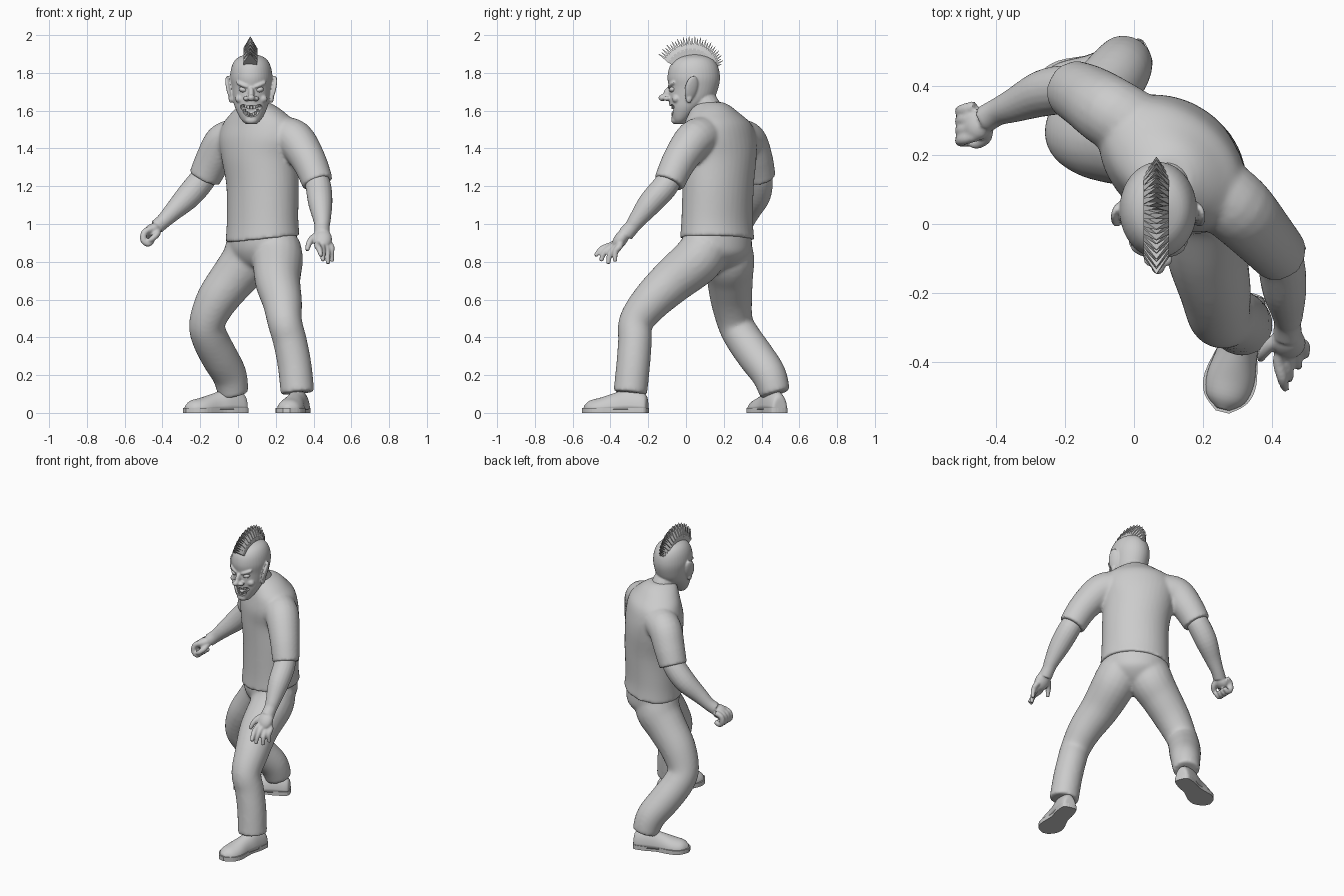
import bpy, bmesh
from math import sin, cos, pi, radians
from mathutils import Vector, Matrix, Euler


def interp(keys, n=5):
    """Catmull-Rom through tuples of any length."""
    out = []
    for i in range(len(keys) - 1):
        p0, p1 = keys[max(i - 1, 0)], keys[i]
        p2, p3 = keys[i + 1], keys[min(i + 2, len(keys) - 1)]
        for k in range(n):
            t = k / n
            out.append(tuple(0.5 * (2 * b + (c - a) * t + (2 * a - 5 * b + 4 * c - d) * t * t
                                    + (3 * b - a - 3 * c + d) * t ** 3)
                             for a, b, c, d in zip(p0, p1, p2, p3)))
    return out + [tuple(keys[-1])]


def loft(bm, rings):
    rows = [[bm.verts.new(p) for p in r] for r in rings]
    m = len(rows[0])
    for a, b in zip(rows, rows[1:]):
        for i in range(m):
            bm.faces.new((a[i], a[(i + 1) % m], b[(i + 1) % m], b[i]))
    bm.faces.new(rows[0][::-1])
    bm.faces.new(rows[-1])


def stack(bm, keys, m=40):
    """Horizontal ellipses: z, cx, cy, a, b, angle, tilt along x."""
    rings = []
    for z, cx, cy, a, b, ang, tilt in interp(keys):
        a, b, g = max(a, .004), max(b, .004), radians(ang)
        ring = []
        for i in range(m):
            t = 2 * pi * i / m
            u, v = a * cos(t), b * sin(t)
            x = u * cos(g) - v * sin(g)
            ring.append((cx + x, cy + u * sin(g) + v * cos(g), z + tilt * x))
        rings.append(ring)
    loft(bm, rings)


def tube(bm, keys, m=20, n=5):
    """Round limb through x, y, z, radius."""
    pts = interp(keys, n)
    c = [Vector(p[:3]) for p in pts]
    side, rings = None, []
    for i, p in enumerate(pts):
        tan = (c[min(i + 1, len(c) - 1)] - c[max(i - 1, 0)]).normalized()
        if side is None:
            side = tan.orthogonal()
        side = (side - tan * side.dot(tan)).normalized()
        up = tan.cross(side)
        rings.append([c[i] + p[3] * (side * cos(2 * pi * k / m) + up * sin(2 * pi * k / m))
                      for k in range(m)])
    loft(bm, rings)


def blob(bm, loc, scale, rot=(0, 0, 0)):
    mat = Matrix.LocRotScale(Vector(loc), Euler([radians(a) for a in rot]), Vector(scale))
    bmesh.ops.create_uvsphere(bm, u_segments=20, v_segments=12, radius=1, matrix=mat)


def finish(name, bm, voxel=0, smooth=0, flat=False):
    bmesh.ops.recalc_face_normals(bm, faces=bm.faces)
    me = bpy.data.meshes.new(name)
    bm.to_mesh(me)
    bm.free()
    for p in me.polygons:
        p.use_smooth = not flat
    ob = bpy.data.objects.new(name, me)
    bpy.context.collection.objects.link(ob)
    if voxel:
        r = ob.modifiers.new("blend", 'REMESH')
        r.mode, r.voxel_size, r.use_smooth_shade = 'VOXEL', voxel, True
        s = ob.modifiers.new("soften", 'SMOOTH')
        s.factor, s.iterations = 0.5, smooth
    return ob


# Shirt: twisted torso and two sleeves
bm = bmesh.new()
stack(bm, [(.92, .13, .165, .214, .178, -45, .1), (1.02, .13, .165, .207, .17, -45, .03),
           (1.2, .13, .17, .207, .172, -43, 0), (1.35, .115, .178, .22, .176, -40, 0),
           (1.45, .113, .174, .238, .17, -38, 0), (1.53, .115, .168, .215, .152, -37, 0),
           (1.585, .108, .15, .155, .125, -34, 0), (1.625, .1, .135, .1, .1, -28, 0),
           (1.645, .095, .125, .065, .07, -15, 0)])
tube(bm, [(.22, .11, 1.465, .105), (.3, .045, 1.445, .105), (.375, -.035, 1.335, .092), (.423, -.09, 1.217, .083)])
tube(bm, [(.02, .27, 1.45, .105), (-.07, .325, 1.435, .104), (-.13, .365, 1.34, .096), (-.178, .39, 1.242, .086)])
finish("shirt", bm, .01, 6)

# Trousers: pelvis and two striding legs
bm = bmesh.new()
stack(bm, [(1.0, .13, .165, .195, .158, -45, 0), (.9, .13, .166, .2, .165, -45, 0),
           (.84, .128, .172, .175, .155, -45, 0), (.785, .12, .17, .11, .11, -45, 0),
           (.745, .115, .17, .04, .04, -45, 0)])
tube(bm, [(.2, .11, .89, .13), (.21, .06, .81, .134), (.21, -.07, .7, .121), (.235, -.19, .585, .105),
          (.248, -.265, .48, .092), (.275, -.27, .38, .09), (.3, -.28, .25, .09), (.315, -.295, .105, .09)])
tube(bm, [(.07, .212, .89, .133), (.05, .225, .81, .138), (-.02, .232, .72, .124), (-.11, .24, .6, .111),
          (-.163, .26, .48, .096), (-.15, .3, .4, .097), (-.1, .37, .3, .098),
          (-.045, .44, .2, .092), (-.025, .472, .1, .081)])
finish("trousers", bm, .01, 12)

# Left arm with open, reaching hand
bm = bmesh.new()
tube(bm, [(.4, -.06, 1.28, .06), (.425, -.11, 1.2, .068), (.436, -.19, 1.11, .064),
          (.445, -.26, 1.02, .046), (.445, -.285, .985, .04), (.445, -.32, .945, .042)])
blob(bm, (.448, -.345, .92), (.05, .036, .062), (-35, 0, 0))
for knuckle, tip in (((.42, -.39, .89), (.44, -.48, .83)), ((.445, -.39, .88), (.45, -.45, .803)),
                     ((.468, -.37, .875), (.477, -.412, .788)), ((.49, -.35, .885), (.498, -.375, .8))):
    k, t = Vector(knuckle), Vector(tip)
    mid = k.lerp(t, .5) + Vector((0, -.012, .008))
    tube(bm, [(.447, -.345, .92, .016), (*k, .018), (*mid, .016), (*t, .011)], 10)
tube(bm, [(.43, -.32, .945, .02), (.395, -.35, .925, .018), (.375, -.375, .895, .016), (.366, -.392, .86, .011)], 10)
finish("left_arm", bm, .006, 3)

# Right arm with clenched hand
bm = bmesh.new()
tube(bm, [(-.15, .375, 1.3, .06), (-.185, .39, 1.24, .069), (-.26, .38, 1.15, .068),
          (-.345, .345, 1.065, .05), (-.395, .325, 1.015, .04), (-.43, .305, .985, .04)])
blob(bm, (-.455, .29, .965), (.05, .05, .034), (0, -35, -25))
for i in range(4):
    y = .33 - i * .028
    tube(bm, [(-.46, y + .01, .975, .018), (-.495, y, .955, .018), (-.5, y - .005, .915, .018),
              (-.475, y - .005, .895, .016), (-.45, y, .912, .013)], 10)
tube(bm, [(-.425, .285, .97, .019), (-.43, .25, .945, .018), (-.455, .232, .922, .015), (-.475, .235, .91, .011)], 10)
finish("right_arm", bm, .006, 3)


# Shoes: upper with flat bottom on a slightly wider sole
def shoe(side, heel, toe):
    h, t = Vector((*heel, 0)), Vector((*toe, 0))
    f = (t - h).normalized()
    w = Vector((-f.y, f.x, 0))
    prof = interp([(0, .02, .05), (.012, .045, .1), (.1, .058, .13), (.17, .06, .108),
                   (.25, .071, .082), (.31, .058, .066), (.342, .02, .04)], 4)
    bm = bmesh.new()
    loft(bm, [[h + f * s + w * (hw * cos(pi * k / 14)) + Vector((0, 0, .018 + (ht - .018) * sin(pi * k / 14)))
               for k in range(15)] for s, hw, ht in prof])
    finish(side + "_shoe", bm)
    outline = interp([(-.005, .012), (.008, .046), (.08, .057), (.15, .056), (.25, .077), (.31, .064), (.35, .02)], 4)
    edge = [h + f * s + w * hw for s, hw in outline] + [h + f * s - w * hw for s, hw in outline[::-1]]
    bm = bmesh.new()
    loft(bm, [[p + Vector((0, 0, z)) for p in edge] for z in (0, .027)])
    finish(side + "_sole", bm, flat=True)


shoe("left", (.34, -.205), (.26, -.53))
shoe("right", (.04, .498), (-.28, .365))

# Head with neck, ears, brows, nose and cheeks
HX = .07
bm = bmesh.new()
stack(bm, [(z, HX, cy, a, b, 0, 0) for z, cy, a, b in (
    (1.53, -.035, .03, .025), (1.555, -.027, .055, .047), (1.61, 0, .083, .086), (1.66, .027, .097, .118),
    (1.72, .04, .106, .131), (1.78, .041, .112, .139), (1.84, .042, .101, .125),
    (1.88, .045, .072, .087), (1.903, .047, .012, .014))])
tube(bm, [(.1, .135, 1.56, .075), (.092, .11, 1.62, .072), (.08, .07, 1.68, .07)])
blob(bm, (HX, -.095, 1.69), (.016, .025, .038), (-18, 0, 0))
blob(bm, (HX, -.124, 1.668), (.02, .022, .018))
blob(bm, (HX, -.058, 1.55), (.034, .02, .022))
for s in (-1, 1):
    blob(bm, (HX + s * .025, -.102, 1.664), (.017, .02, .013))
    blob(bm, (HX + s * .046, -.078, 1.737), (.04, .015, .012), (0, s * -22, s * 22))
    blob(bm, (HX + s * .058, -.052, 1.662), (.028, .022, .022))
    blob(bm, (HX + s * .115, .028, 1.72), (.014, .036, .068), (-8, s * 14, s * 20))
    blob(bm, (HX + s * .108, .015, 1.665), (.012, .018, .025))
head = finish("head", bm, .005, 4)

# Grinning open mouth carved from the head
bm = bmesh.new()
blob(bm, (HX, -.08, 1.597), (.045, .04, .03))
for s in (-1, 1):
    blob(bm, (HX + s * .032, -.075, 1.612), (.03, .035, .016), (0, s * -30, 0))
mouth = finish("mouth_cutter", bm, .005, 2)
mouth.hide_render = True
mouth.hide_viewport = True
cut = head.modifiers.new("mouth", 'BOOLEAN')
cut.operation, cut.object, cut.solver = 'DIFFERENCE', mouth, 'EXACT'

# Teeth in two curved rows
bm = bmesh.new()
for z, row, lift in ((1.616, .044, .012), (1.58, .034, .02)):
    for i in range(7):
        u = i / 3 - 1
        loc = Vector((HX + u * row, -.072 + .018 * u * u, z + lift * u * u))
        mat = Matrix.LocRotScale(loc, Euler((0, 0, u * .6)), Vector((row * .27, .01, .016)))
        bmesh.ops.create_cube(bm, size=1, matrix=mat)
finish("teeth", bm, flat=True)

# Eyes
bm = bmesh.new()
for s in (-1, 1):
    blob(bm, (HX + s * .043, -.07, 1.711), (.023, .02, .015), (0, s * -12, 0))
finish("eyes", bm)

# Mohawk: dense fan of pointed wedge blades over the skull
bm = bmesh.new()
N = 30
for i in range(N):
    f = i / (N - 1)
    a = radians(34 + 120 * f)
    out = Vector((0, -cos(a), sin(a)))
    along = Vector((0, sin(a), cos(a)))
    c = Vector((HX - .005, .04, 1.775))
    tip = .224 - .05 * f ** 3 - (.008 if i % 2 else 0)
    mid = tip - .065
    rings = []
    for sgn in (-1, 1):
        shape = [(-.035, .08, .006), (.035, .08, .006), (.037, mid, .009), (0, tip, .001), (-.037, mid, .009)]
        rings.append([c + Vector((x, 0, 0)) + out * r + along * (sgn * th) for x, r, th in shape])
    loft(bm, rings)
finish("mohawk", bm, flat=True)
